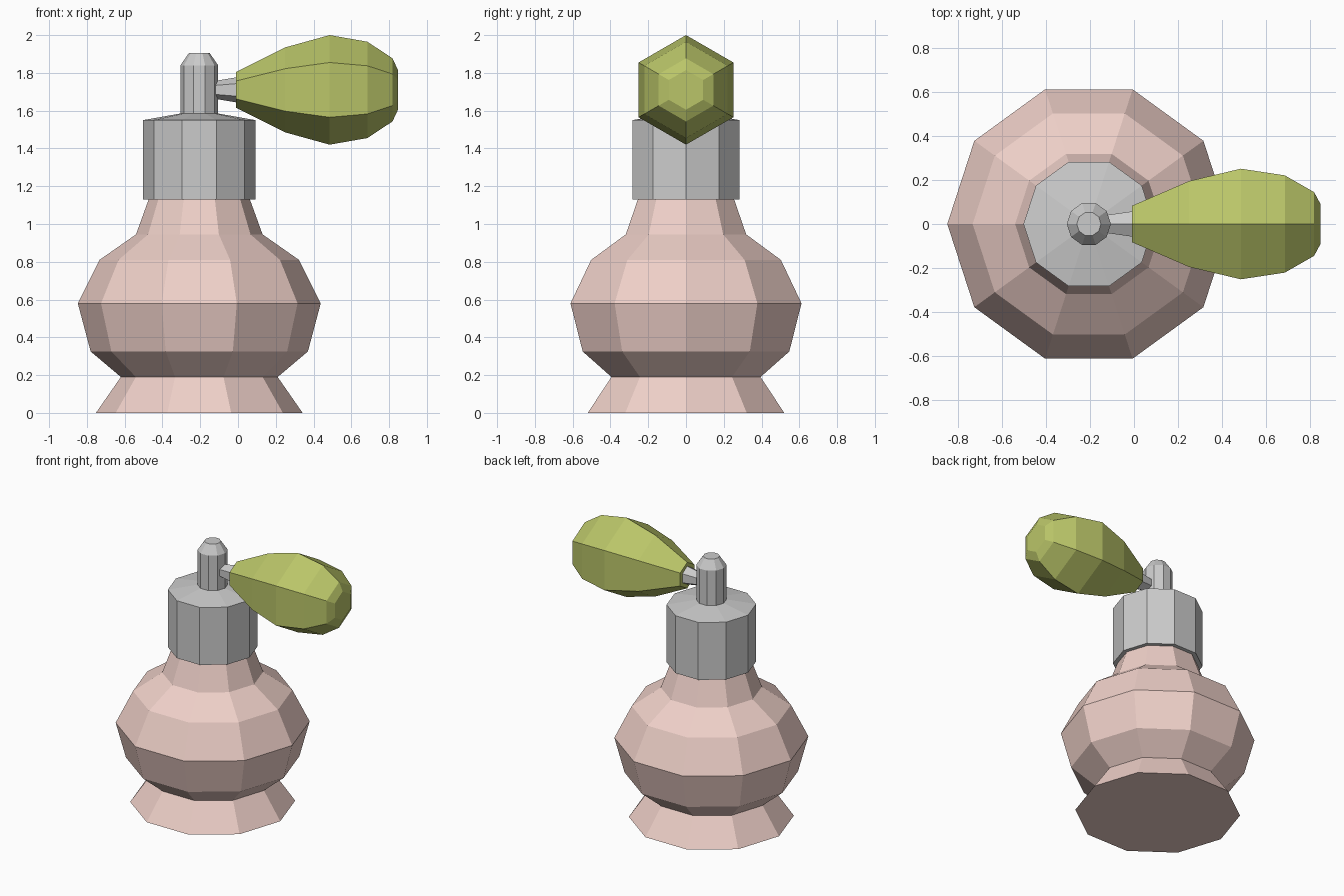
import bpy, math

if "Cube" in bpy.data.objects:
    bpy.data.objects.remove(bpy.data.objects["Cube"])

CX = -0.205      # axis of the bottle
BULB_Z = 1.71    # axis of the squeeze bulb


def material(name, rgb):
    m = bpy.data.materials.new(name)
    m.diffuse_color = (*rgb, 1)
    m.use_nodes = True
    m.node_tree.nodes["Principled BSDF"].inputs["Base Color"].default_value = m.diffuse_color
    return m


def lathe(name, profile, sides, place, mat=None, cap_start=True, cap_end=True):
    """Flat-shaded lathe; profile is (radius, distance along axis)."""
    verts, faces = [], []
    for r, h in profile:
        for k in range(sides):
            a = 2 * math.pi * k / sides
            verts.append(place(r * math.cos(a), r * math.sin(a), h))
    for i in range(len(profile) - 1):
        for k in range(sides):
            a, b = i * sides + k, i * sides + (k + 1) % sides
            faces.append((a, b, b + sides, a + sides))
    if cap_start:
        faces.append(tuple(reversed(range(sides))))
    if cap_end:
        faces.append(tuple(range(len(verts) - sides, len(verts))))
    me = bpy.data.meshes.new(name)
    me.from_pydata(verts, [], faces)
    me.update()
    if mat:
        me.materials.append(mat)
    ob = bpy.data.objects.new(name, me)
    bpy.context.collection.objects.link(ob)
    return ob


def upright(u, v, h):
    return (CX + u, v, h)


def sideways(u, v, h):   # axis along +x, first corner pointing up
    return (h, -v, BULB_Z + u)


pink = material("pink_glass", (0.86, 0.63, 0.58))
olive = material("olive_rubber", (0.49, 0.56, 0.14))

# Bottle with flared foot
lathe("bottle", [(0.547, 0), (0.415, 0.19), (0.575, 0.325), (0.643, 0.58),
                 (0.528, 0.81), (0.335, 0.945), (0.268, 1.13)],
      10, upright, pink, cap_end=False)

# Metal collar, with underside lip, and spray nozzle rising from it
lathe("collar_and_nozzle", [(0.266, 1.13), (0.297, 1.13), (0.297, 1.55),
                            (0.1, 1.585), (0.1, 1.84), (0.055, 1.905)],
      10, upright, cap_start=False)

# Tapered connector and squeeze bulb
lathe("connector", [(0.047, -0.125), (0.067, -0.005)], 6, sideways)
lathe("squeeze_bulb", [(0.095, -0.01), (0.225, 0.25), (0.29, 0.485),
                       (0.255, 0.685), (0.167, 0.818), (0.105, 0.847)],
      6, sideways, olive)
for ob in bpy.data.objects:
    if ob.name in ("connector", "squeeze_bulb"):
        ob.data.flip_normals()
        ob.data.update()
